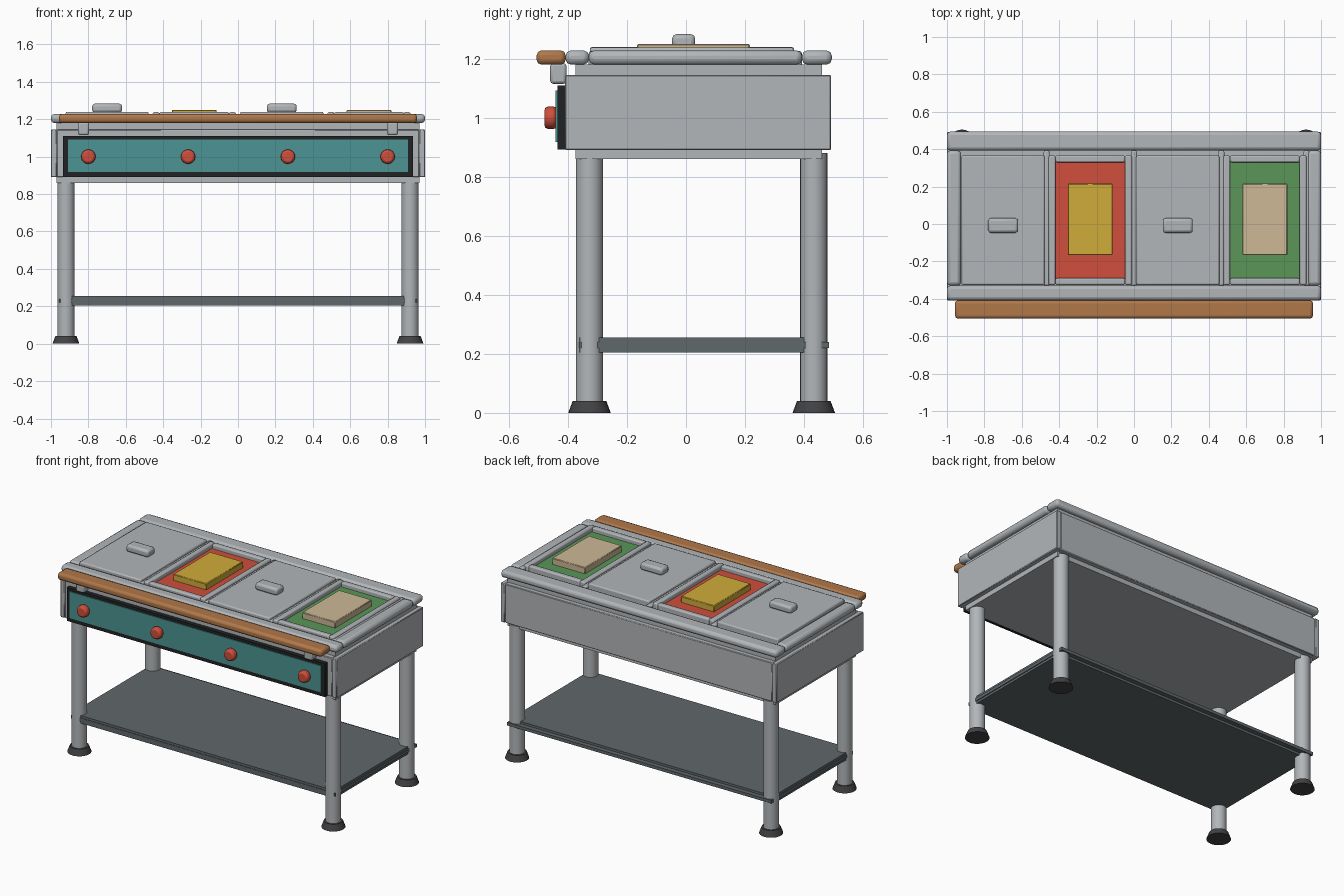
import bpy
from math import radians

cube = bpy.data.objects.get("Cube")
if cube:
    bpy.data.objects.remove(cube, do_unlink=True)


def linear(c):
    c /= 255
    return c / 12.92 if c <= 0.04045 else ((c + 0.055) / 1.055) ** 2.4


def material(name, r, g, b):
    m = bpy.data.materials.new(name)
    m.use_nodes = True
    col = (linear(r), linear(g), linear(b), 1)
    m.diffuse_color = col
    m.node_tree.nodes["Principled BSDF"].inputs["Base Color"].default_value = col
    return m


steel = material("steel", 178, 182, 185)
wood = material("wood", 176, 120, 74)
red = material("red", 208, 78, 60)
yellow = material("yellow", 208, 172, 58)
green = material("green", 90, 150, 88)
tan = material("tan", 205, 185, 150)
teal = material("teal", 76, 148, 147)
black = material("black", 33, 34, 35)
shelf_grey = material("shelf grey", 96, 104, 107)
rubber = material("rubber", 66, 66, 68)


def box(name, x, y, z, mat, bevel=0.0, segments=2):
    """Box from (min, max) ranges, with optional rounded edges."""
    bpy.ops.mesh.primitive_cube_add(size=1)
    ob = bpy.context.object
    ob.name = name
    spans = (x, y, z)
    ob.location = [(a + b) / 2 for a, b in spans]
    ob.scale = [b - a for a, b in spans]
    bpy.ops.object.transform_apply(location=False, rotation=False, scale=True)
    ob.data.materials.append(mat)
    if bevel:
        mod = ob.modifiers.new("Bevel", 'BEVEL')
        mod.width = bevel
        mod.segments = segments
        bpy.ops.object.shade_smooth_by_angle(angle=radians(30))
    return ob


def cone(name, r1, r2, depth, loc, mat, rot=(0, 0, 0), sides=24):
    bpy.ops.mesh.primitive_cone_add(vertices=sides, radius1=r1, radius2=r2,
                                    depth=depth, location=loc, rotation=rot)
    ob = bpy.context.object
    ob.name = name
    ob.data.materials.append(mat)
    bpy.ops.object.shade_smooth_by_angle(angle=radians(30))
    return ob


# Cabinet core and outer panels
box("cabinet", (-0.97, 0.97), (-0.375, 0.46), (0.86, 1.18), steel)
panel_z = (0.89, 1.145)
box("front_panel", (-0.968, 0.968), (-0.408, -0.37), panel_z, steel, 0.004, 1)
box("back_panel", (-0.968, 0.968), (0.45, 0.49), panel_z, steel, 0.004, 1)
for side, s in (("right", -1), ("left", 1)):
    xs = sorted((s * 0.968, s * 1.0))
    box(side + "_panel", xs, (-0.41, 0.492), panel_z, steel, 0.004, 1)

# Legs and feet
for side, x in (("right", -0.92), ("left", 0.92)):
    for end, y in (("front", -0.327), ("back", 0.433)):
        cone(f"{end}_{side}_leg", 0.046, 0.046, 0.85, (x, y, 0.455), steel)
        cone(f"{end}_{side}_foot", 0.072, 0.057, 0.04, (x, y, 0.02), rubber)

# Lower shelf with a thin rim
box("shelf", (-0.952, 0.952), (-0.36, 0.455), (0.205, 0.255), shelf_grey)
box("shelf_rim", (-0.957, 0.957), (-0.363, 0.485), (0.22, 0.24), shelf_grey)

# Rounded rails around the worktop
rail_z = (1.18, 1.228)
box("front_rail", (-1, 1), (-0.408, -0.329), rail_z, steel, 0.018)
box("back_rail", (-1, 1), (0.393, 0.494), rail_z, steel, 0.018)
for side, s in (("right", -1), ("left", 1)):
    xs = sorted((s * 0.925, s * 1.0))
    box(side + "_rail", xs, (-0.329, 0.393), rail_z, steel, 0.018)

# Wooden hand rail on two brackets
box("hand_rail", (-0.957, 0.957), (-0.506, -0.408), rail_z, wood, 0.016)
for side, x in (("right", -0.826), ("left", 0.826)):
    box(side + "_rail_bracket", (x - 0.03, x + 0.03), (-0.46, -0.405),
        (1.115, 1.185), steel, 0.01)

# Control panel with knobs
box("control_frame", (-0.935, 0.935), (-0.436, -0.406), (0.892, 1.11), black)
box("control_face", (-0.91, 0.91), (-0.442, -0.43), (0.918, 1.092), teal)
for i in range(4):
    x = -0.8 + i * 1.6 / 3
    knob = cone(f"knob_{i + 1}", 0.039, 0.037, 0.042, (x, -0.459, 1.0), red,
                (radians(90), 0, 0))
    mod = knob.modifiers.new("Bevel", 'BEVEL')
    mod.width = 0.012
    mod.segments = 2

# Dividers beside the open bays
for i, x in enumerate((-0.467, 0, 0.467, 0.922)):
    box(f"divider_{i + 1}", (x - 0.016, x + 0.016), (-0.33, 0.393),
        (1.17, 1.226), steel, 0.009)

# Four bays: lids alternate with open pans
y0, y1 = -0.326, 0.366


def lid(n, x):
    box(f"lid_{n}", (x - 0.222, x + 0.222), (y0, y1), (1.18, 1.24), steel, 0.008)
    box(f"lid_handle_{n}", (x - 0.08, x + 0.08), (-0.047, 0.031),
        (1.236, 1.283), steel, 0.014)


def pan(n, x, base, food):
    half, rim = 0.222, 0.036
    rim_z = (1.18, 1.238)
    for s in (-1, 1):
        xs = sorted((x + s * half, x + s * (half - rim)))
        box(f"pan_{n}_side_rim", xs, (y0, y1), rim_z, steel, 0.008)
    for ys in ((y0, y0 + rim), (y1 - rim, y1)):
        box(f"pan_{n}_end_rim", (x - half + rim, x + half - rim), ys, rim_z,
            steel, 0.008)
    box(f"pan_{n}_base", (x - half + 0.02, x + half - 0.02),
        (y0 + 0.02, y1 - 0.02), (1.17, 1.21), base)
    box(f"pan_{n}_filling", (x - 0.12, x + 0.12), (-0.166, 0.216),
        (1.2, 1.25), food, 0.004, 1)


lid(1, -0.7)
pan(1, -0.234, red, yellow)
lid(2, 0.234)
pan(2, 0.7, green, tan)
